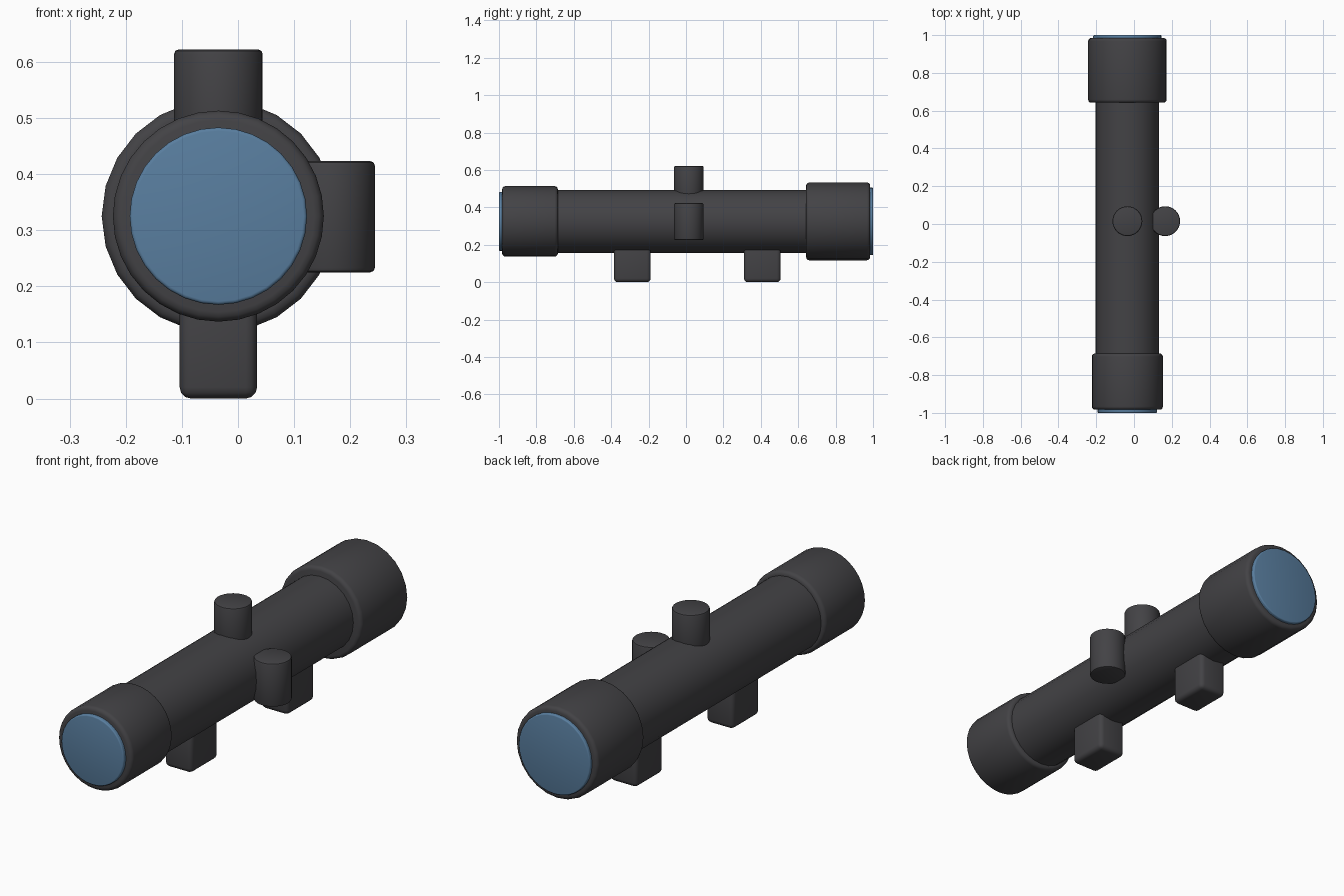
import bpy
import math

cube = bpy.data.objects.get("Cube")
if cube:
    bpy.data.objects.remove(cube, do_unlink=True)


def material(name, color):
    m = bpy.data.materials.new(name)
    m.use_nodes = True
    m.diffuse_color = (*color, 1)
    bsdf = next(n for n in m.node_tree.nodes if n.type == "BSDF_PRINCIPLED")
    bsdf.inputs["Base Color"].default_value = (*color, 1)
    return m


dark_metal = material("dark grey metal", (0.056, 0.055, 0.06))
blue_glass = material("blue glass", (0.10, 0.21, 0.35))

AXIS_X, AXIS_Z = -0.035, 0.325


def finish(name, mat, bevel, segments=3):
    """Name, colour, round and smooth the active object."""
    ob = bpy.context.object
    ob.name = name
    ob.data.materials.append(mat)
    bpy.ops.object.transform_apply(location=False, rotation=True, scale=True)
    if bevel:
        mod = ob.modifiers.new("rounded edges", "BEVEL")
        mod.width = bevel
        mod.segments = segments
        mod.limit_method = "ANGLE"
        mod.angle_limit = math.radians(40)
        bpy.ops.object.modifier_apply(modifier=mod.name)
    bpy.ops.object.shade_smooth_by_angle(angle=math.radians(40))


def barrel(name, radius, y0, y1, mat, bevel, sides=24):
    """Cylinder along the sight line."""
    bpy.ops.mesh.primitive_cylinder_add(
        vertices=sides, radius=radius, depth=y1 - y0,
        location=(AXIS_X, (y0 + y1) / 2, AXIS_Z),
        rotation=(math.pi / 2, 0, 0))
    finish(name, mat, bevel)


def turret(name, x, z0, z1):
    """Upright adjustment knob."""
    bpy.ops.mesh.primitive_cylinder_add(
        vertices=32, radius=0.079, depth=z1 - z0,
        location=(x, 0.015, (z0 + z1) / 2))
    finish(name, dark_metal, 0.008, 2)


def mount(name, y):
    """Rounded block foot under the tube."""
    bpy.ops.mesh.primitive_cube_add(size=1, location=(AXIS_X, y, 0.105))
    bpy.context.object.scale = (0.138, 0.196, 0.21)
    finish(name, dark_metal, 0.02)


# Tube and end housings
barrel("main_tube", 0.168, -0.80, 0.80, dark_metal, 0)
barrel("front_housing", 0.188, -0.983, -0.685, dark_metal, 0.017, 32)
barrel("rear_housing", 0.208, 0.642, 0.985, dark_metal, 0.017)

# Lenses
barrel("front_lens", 0.158, -1.0, -0.95, blue_glass, 0.006, 32)
barrel("rear_lens", 0.181, 0.95, 1.0, blue_glass, 0.006, 32)

# Knobs
turret("top_knob", AXIS_X, 0.425, 0.622)
turret("left_knob", 0.165, 0.225, 0.423)

# Feet
mount("front_mount", -0.287)
mount("rear_mount", 0.408)
